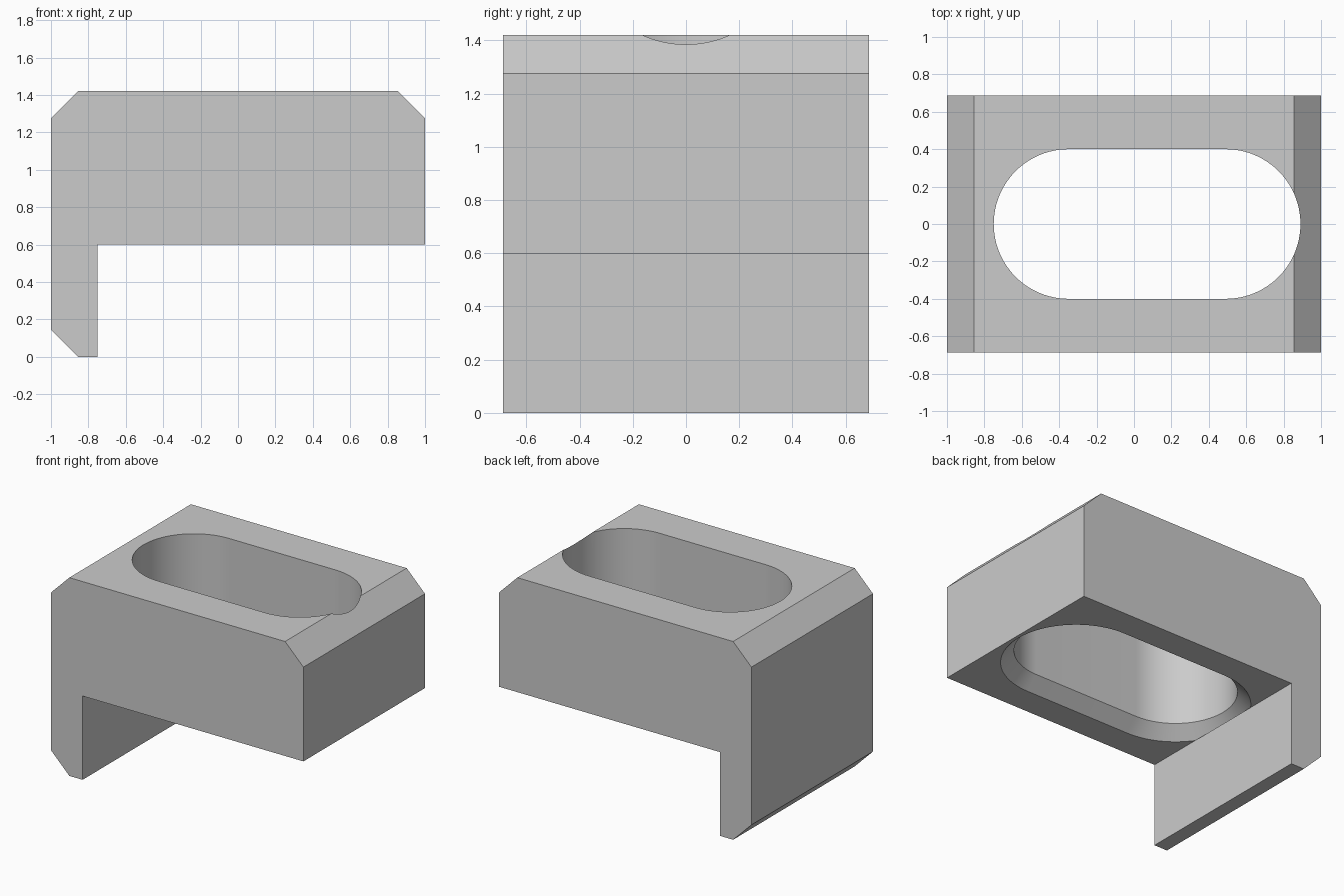
import bpy
import bmesh
from math import cos, sin, pi, radians

if "Cube" in bpy.data.objects:
    bpy.data.objects.remove(bpy.data.objects["Cube"])

WIDTH, DEPTH, HEIGHT = 2.0, 1.376, 1.42
UNDERSIDE, LEG_X, CHAMFER = 0.6, -0.75, 0.145
SLOT_LEFT, SLOT_RIGHT, SLOT_R, FLARE = -0.35, 0.49, 0.4, 0.087

grey = bpy.data.materials.new("plain_grey")
grey.use_nodes = True
colour = (0.6, 0.6, 0.6, 1)
grey.diffuse_color = colour
grey.node_tree.nodes["Principled BSDF"].inputs["Base Color"].default_value = colour


def loft(name, rings):
    """Solid skinned through a list of matching closed rings."""
    bm = bmesh.new()
    loops = [[bm.verts.new(p) for p in ring] for ring in rings]
    bm.faces.new(loops[0])
    bm.faces.new(loops[-1])
    for a, b in zip(loops, loops[1:]):
        for i in range(len(a)):
            j = (i + 1) % len(a)
            bm.faces.new((a[i], a[j], b[j], b[i]))
    bmesh.ops.recalc_face_normals(bm, faces=bm.faces)
    mesh = bpy.data.meshes.new(name)
    bm.to_mesh(mesh)
    bm.free()
    mesh.materials.append(grey)
    obj = bpy.data.objects.new(name, mesh)
    bpy.context.collection.objects.link(obj)
    return obj


def slot_ring(radius, z, steps=48):
    """Round-ended slot outline at height z."""
    ring = []
    for centre, start in ((SLOT_RIGHT, -pi / 2), (SLOT_LEFT, pi / 2)):
        for i in range(steps + 1):
            a = start + pi * i / steps
            ring.append((centre + radius * cos(a), radius * sin(a), z))
    return ring


# Bracket: chamfered block with a leg on one end
h = WIDTH / 2
c = CHAMFER
profile = [(-h, c), (-h + c, 0), (LEG_X, 0), (LEG_X, UNDERSIDE), (h, UNDERSIDE),
           (h, HEIGHT - c), (h - c, HEIGHT), (-h + c, HEIGHT), (-h, HEIGHT - c)]
bracket = loft("bracket", [[(x, y, z) for x, z in profile]
                           for y in (-DEPTH / 2, DEPTH / 2)])

# Slot with a countersunk lower rim that undercuts the leg
cutter = loft("slot_cutter", [slot_ring(SLOT_R + FLARE, UNDERSIDE),
                              slot_ring(SLOT_R, UNDERSIDE + FLARE),
                              slot_ring(SLOT_R, HEIGHT + 0.2)])
cutter.hide_render = True

cut = bracket.modifiers.new("slot", 'BOOLEAN')
cut.operation = 'DIFFERENCE'
cut.solver = 'EXACT'
cut.object = cutter

bpy.context.view_layer.objects.active = bracket
bracket.select_set(True)
bpy.ops.object.modifier_apply(modifier=cut.name)
bpy.data.objects.remove(cutter)
bpy.ops.object.shade_smooth_by_angle(angle=radians(30))
